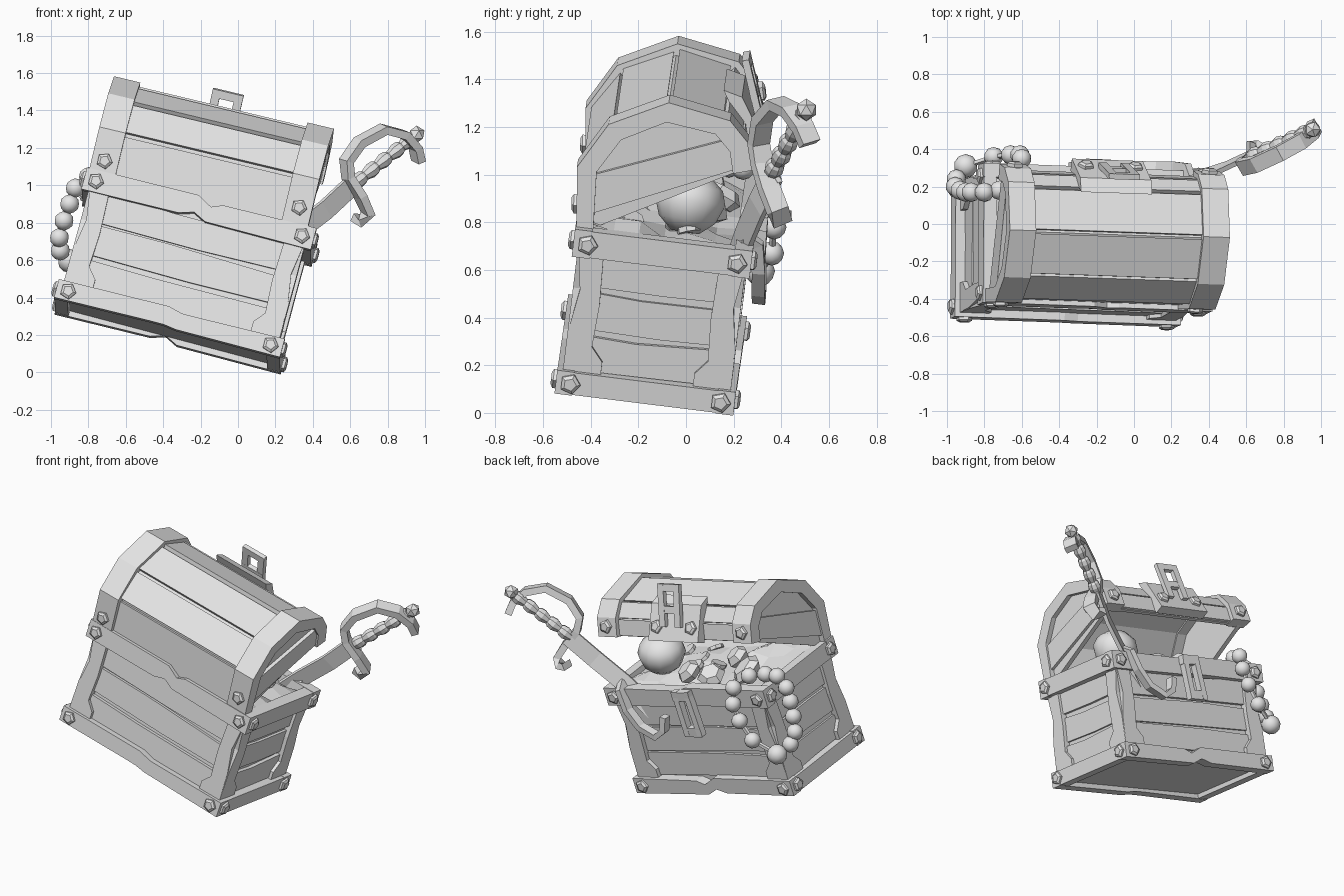
import bpy, bmesh, math, random
from mathutils import Vector, Matrix

random.seed(4)
cube = bpy.data.objects.get("Cube")
if cube:
    bpy.data.objects.remove(cube, do_unlink=True)

grey = bpy.data.materials.new("plain_grey")
grey.use_nodes = True
grey.diffuse_color = (0.8, 0.8, 0.8, 1)
grey.node_tree.nodes["Principled BSDF"].inputs["Base Color"].default_value = (0.8, 0.8, 0.8, 1)

# Tilted frames of the chest and its lid; loose treasure uses the world frame
ax = Vector((0.967, -0.037, -0.256)).normalized()
az = ax.cross(Vector((-0.054, 0.993, -0.107))).normalized()
ay = az.cross(ax)
CHEST = Matrix((ax, ay, az)).transposed().to_4x4()
CHEST.translation = (-0.38, -0.155, 0.187)
LID = CHEST @ Matrix.Translation((-0.017, 0, 0.75)) @ Matrix.Rotation(math.radians(-1.4), 4, "Y") \
    @ Matrix.Translation((0, 0, -0.75))
WORLD = Matrix()


def finish(name, bm, frame=CHEST, smooth=False):
    bmesh.ops.recalc_face_normals(bm, faces=bm.faces)
    bm.transform(frame)
    for f in bm.faces:
        f.smooth = smooth
    me = bpy.data.meshes.new(name)
    bm.to_mesh(me)
    bm.free()
    me.materials.append(grey)
    ob = bpy.data.objects.new(name, me)
    bpy.context.collection.objects.link(ob)
    return ob


def prism(name, axis, pts, a, b, frame=CHEST):
    """Extrude a flat outline along x, y or z from a to b."""
    bm = bmesh.new()
    i = "xyz".index(axis)
    def at(p, h):
        c = list(p)
        c.insert(i, h)
        return bm.verts.new(c)
    lo, hi = [at(p, a) for p in pts], [at(p, b) for p in pts]
    bm.faces.new(lo)
    bm.faces.new(hi[::-1])
    for k in range(len(pts)):
        j = (k + 1) % len(pts)
        bm.faces.new((lo[k], lo[j], hi[j], hi[k]))
    return finish(name, bm, frame)


def box(name, x, y, z):
    return prism(name, "z", [(x[0], y[0]), (x[1], y[0]), (x[1], y[1]), (x[0], y[1])], *z)


def rings(name, loops, frame, smooth=False):
    bm = bmesh.new()
    vs = [[bm.verts.new(p) for p in loop] for loop in loops]
    n = len(vs[0])
    for a, b in zip(vs, vs[1:]):
        for k in range(n):
            bm.faces.new((a[k], a[(k + 1) % n], b[(k + 1) % n], b[k]))
    bm.faces.new(vs[0][::-1])
    bm.faces.new(vs[-1])
    return finish(name, bm, frame, smooth)


def ribbon(name, path, side, width, thick, frame=WORLD):
    """Sweep a flat bar along a path, its width lying along side."""
    path = [Vector(p) for p in path]
    loops = []
    for k, p in enumerate(path):
        t = (path[min(k + 1, len(path) - 1)] - path[max(k - 1, 0)]).normalized()
        s = Vector(side)
        s = (s - t * s.dot(t)).normalized() * width / 2
        n = t.cross(s).normalized() * thick / 2
        loops.append([p + s + n, p - s + n, p - s - n, p + s - n])
    return rings(name, loops, frame)


def lathe(name, a, b, steps, n, frame=WORLD, smooth=False):
    """Turn (position, radius) steps about the line from a to b."""
    a, b = Vector(a), Vector(b)
    q = (b - a).to_track_quat("Z", "Y")
    turn = [2 * math.pi * k / n for k in range(n)]
    return rings(name, [[a.lerp(b, t) + q @ Vector((r * math.cos(u), r * math.sin(u), 0))
                         for u in turn] for t, r in steps], frame, smooth)


def bolt(p, d, frame=CHEST):
    p, d = Vector(p), Vector(d)
    lathe("bolt", p - d * 0.01, p + d * 0.022, [(0, 0.044), (0.7, 0.044), (1, 0.028)], 5, frame)


def ball(name, p, r, detail, smooth):
    bm = bmesh.new()
    bmesh.ops.create_icosphere(bm, subdivisions=detail, radius=r)
    bmesh.ops.translate(bm, vec=p, verts=bm.verts)
    return finish(name, bm, WORLD, smooth)


def j(s=0.012):
    return random.uniform(-s, s)


# Chest body core and overlapping planks
box("chest_core", (-0.555, 0.555), (-0.31, 0.31), (0.04, 0.66))
for row in range(3):
    z0, z1 = 0.105 + row * 0.18, 0.26 + row * 0.18
    for s in (-1, 1):
        for axis, half, out in (("y", 0.56, 0.33), ("x", 0.315, 0.575)):
            pts = [(-half, z0 + j()), (0.1 * half, z0 + j()), (half, z0 + j()),
                   (half, z1 + j()), (-0.2 * half, z1 + j()), (-half, z1 + j())]
            prism("side_plank", axis, pts, s * (out - 0.03), s * (out + j(0.006)))

# Corner posts made of two plates, waisted and with stepped feet
for sx in (-1, 1):
    for sy in (-1, 1):
        for axis, half, out, s, t in (("x", 0.355, 0.597, sy, sx), ("y", 0.597, 0.355, sx, sy)):
            shape = [(0, 0.09), (-0.005, 0.3), (-0.03, 0.46), (0, 0.66), (-0.11, 0.66),
                     (-0.12, 0.4), (-0.11, 0.22), (-0.16, 0.16), (-0.16, 0.09)]
            prism("corner_post", axis, [(s * (half + u), z) for u, z in shape],
                  t * (out - 0.045), t * out)

# Bottom and rim trim, with splintered nicks in the long bars
for name, z0, z1, hx, hy in (("bottom_trim", 0.008, 0.11, 0.625, 0.378),
                             ("rim_trim", 0.61, 0.73, 0.635, 0.376)):
    for s in (-1, 1):
        nick = 0.035 if (s < 0) == (z0 > 0.1) else 0.01
        top = [(hx, z1), (0.12, z1 - 0.01), (0.06, z1 - nick), (-0.02, z1 + 0.01), (-hx, z1)]
        low = [(-hx, z0), (-0.1, z0 + 0.01), (-0.02, z0 + nick), (0.05, z0), (hx, z0)]
        prism(name, "y", top + low, s * (hy - 0.075), s * hy)
        box(name, sorted((s * (hx - 0.075), s * (hx - 0.002))), (-hy + 0.01, hy - 0.01),
            (z0 + 0.003, z1 - 0.003))
        for t in (-1, 1):
            zc = (z0 + z1) / 2
            bolt((s * (hx - 0.065), t * hy, zc), (0, t, 0))
            bolt((s * hx, t * (hy - 0.06), zc), (s, 0, 0))

# Lid: curved planks on a thin shell, heavy end bands, recessed end walls
arch = [(-0.365, 0.66), (-0.40, 0.97), (-0.29, 1.17), (-0.05, 1.295),
        (0.215, 1.25), (0.30, 1.165), (0.335, 1.05)]
mid = Vector((-0.05, 0.93))


def inset(d):
    return [Vector(p) + (mid - Vector(p)).normalized() * d for p in arch]


prism("lid_shell", "x", inset(0.05) + inset(0.075)[::-1], -0.56, 0.56, LID)
outer, under = inset(0.03), inset(0.06)
for k in range(6):
    g = 0.05
    a, b = outer[k].lerp(outer[k + 1], g), outer[k + 1].lerp(outer[k], g)
    c, d = under[k + 1].lerp(under[k], g), under[k].lerp(under[k + 1], g)
    lift = (a - mid).normalized() * random.uniform(0, 0.012)
    prism("lid_plank", "x", [a + lift, b, c, d], -0.5, 0.5, LID)
for s in (-1, 1):
    prism("lid_end_band", "x", [Vector(p) for p in arch] + inset(0.085)[::-1],
          s * 0.46, s * 0.605, LID)
    prism("lid_end_wall", "x", inset(0.06), s * 0.535, s * 0.57, LID)
    prism("lid_end_board", "x", [(-0.35, 0.76), (0.28, 1.05), (0.25, 1.18), (-0.36, 0.93)],
          s * 0.56, s * 0.593, LID)
    bolt((s * 0.535, -0.382, 0.80), (0, -1, -0.1), LID)
    bolt((s * 0.535, 0.32, 1.115), (0, 0.97, 0.24), LID)

# Lock plate and open hasp on the lid, slotted catch on the body
prism("lock_plate", "x", [(0.17, 1.275), (0.25, 1.255), (0.375, 1.06), (0.315, 1.03)], -0.21, 0.18, LID)
for s in (-1, 1):
    bolt((s * 0.135 - 0.015, 0.33, 1.135), (0, 0.85, 0.53), LID)
    ribbon("hasp_side", [(s * 0.06, 0.335, 1.14), (s * 0.062, 0.245, 1.39)],
           (1, 0, 0), 0.045, 0.03, LID)
    ribbon("catch_side", [(s * 0.045, 0.395, 0.73), (s * 0.05 - 0.02, 0.41, 0.44)],
           (1, 0, 0), 0.04, 0.045, CHEST)
for y, z in ((0.252, 1.37), (0.298, 1.24)):
    ribbon("hasp_bar", [(-0.083, y, z), (0.083, y, z)], (0, -0.36, 1), 0.045, 0.03, LID)
for x, y, z in ((0, 0.397, 0.7), (-0.018, 0.408, 0.46)):
    ribbon("catch_bar", [(x - 0.068, y, z), (x + 0.068, y, z)], (0, 0, 1), 0.06, 0.045, CHEST)

# Heaped treasure, cut gems and coins
bm = bmesh.new()
bmesh.ops.create_grid(bm, x_segments=9, y_segments=6, size=1)
for v in bm.verts:
    v.co = (v.co.x * 0.57, v.co.y * 0.32, 0.71 - 0.045 * v.co.y + j(0.025))
finish("treasure_heap", bm)
for x, y, r in ((0.08, 0.16, 0.085), (-0.1, 0.2, 0.09), (-0.35, 0.12, 0.11), (-0.15, -0.05, 0.08)):
    p = Vector((x, y, 0.715))
    lathe("cut_gem", p, p + Vector((j(0.03), 0.03, 0.07)), [(0, r * 0.7), (0.5, r), (1, r * 0.65)], 6, CHEST)
for k in range(8):
    p = Vector((random.uniform(-0.45, 0.45), random.uniform(-0.2, 0.25), 0.72))
    lathe("coin", p, p + Vector((j(0.01), j(0.01), 0.02)), [(0, 0.05), (1, 0.05)], 8, CHEST)

# Round pot resting on the heap
lathe("round_pot", (0.17, -0.005, 0.76), (0.17, 0.035, 1.0),
      [(0, 0.06), (0.22, 0.12), (0.55, 0.15), (0.8, 0.13), (1, 0.07)], 12, smooth=True)

# Looped strap hanging over the rim
ribbon("hanging_strap", [(0.50, 0.33, 0.75), (0.49, 0.39, 0.72), (0.46, 0.41, 0.6), (0.39, 0.42, 0.49),
                         (0.28, 0.425, 0.43), (0.21, 0.42, 0.47), (0.18, 0.41, 0.56)],
       (0, 1, 0), 0.055, 0.04, CHEST)

# Bead necklace draped round the corner
beads = [(-.60, .35, .98), (-.61, .37, .88), (-.66, .37, .78), (-.75, .36, .67), (-.90, .31, .595),
         (-.95, .24, .65), (-.955, .2, .72), (-.93, .18, .81), (-.9, .17, .9), (-.87, .17, .985),
         (-.8, .17, 1.045), (-.72, .18, 1.04), (-.64, .24, 1.03)]
for k, p in enumerate(beads):
    ball("necklace_bead", p, 0.064 if k == 4 else 0.052, 2, True)
for a, b in zip(beads, beads[1:]):
    lathe("necklace_thread", a, b, [(0, 0.015), (1, 0.015)], 5)

# Cutlass: blade, curled guard, ridged grip and pommel
flat = (-0.48, 0.85, 0.2)
ribbon("blade", [(0.08, 0.18, 0.55), (0.3, 0.245, 0.74), (0.47, 0.30, 0.87), (0.62, 0.37, 1.01)],
       (0.45, 0.436, -0.768), 0.11, 0.025)
ribbon("hand_guard", [(0.61, 0.40, 0.83), (0.655, 0.40, 0.81), (0.695, 0.385, 0.85), (0.655, 0.35, 0.94),
                      (0.59, 0.32, 1.04), (0.58, 0.305, 1.13), (0.65, 0.32, 1.23), (0.78, 0.38, 1.30),
                      (0.89, 0.44, 1.27), (0.95, 0.49, 1.2), (0.965, 0.52, 1.13)], flat, 0.085, 0.045)
grip = [(k / 5 + f, r) for k in range(5) for f, r in ((0, 0.028), (0.1, 0.042), (0.17, 0.038))]
lathe("grip", (0.61, 0.355, 1.0), (0.94, 0.5, 1.26), grip, 8)
ball("pommel", (0.955, 0.505, 1.272), 0.047, 1, False)
